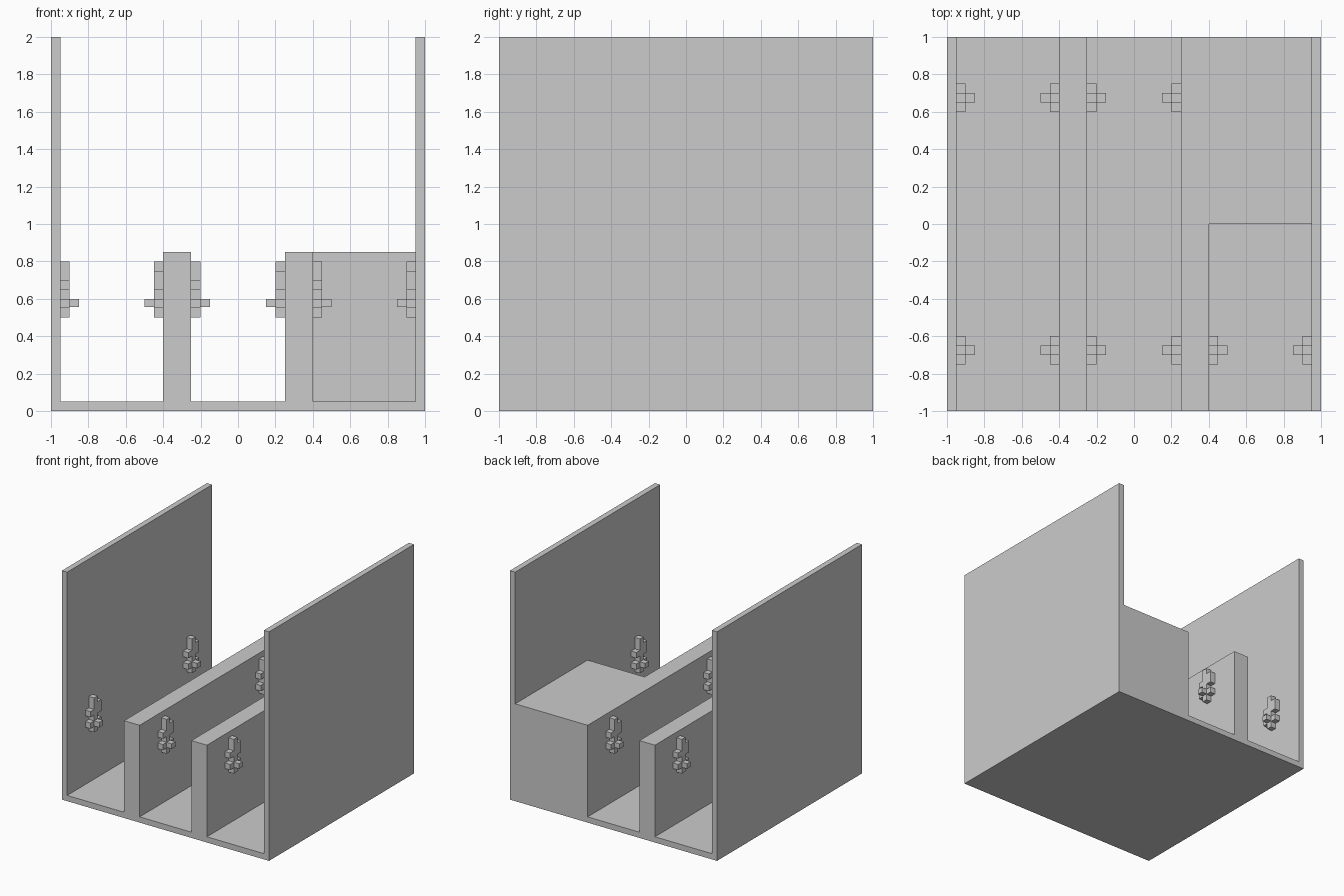
import bpy, bmesh, math
from mathutils import Matrix, Vector

cube = bpy.data.objects.get("Cube")
if cube:
    bpy.data.objects.remove(cube, do_unlink=True)

grey = bpy.data.materials.new("plain_grey")
grey.use_nodes = True
COLOUR = (0.6, 0.6, 0.6, 1)
grey.diffuse_color = COLOUR
grey.node_tree.nodes["Principled BSDF"].inputs["Base Color"].default_value = COLOUR


def finish(bm, name):
    """Turn a bmesh into a mesh with the grey material."""
    bmesh.ops.recalc_face_normals(bm, faces=bm.faces)
    mesh = bpy.data.meshes.new(name)
    bm.to_mesh(mesh)
    bm.free()
    mesh.materials.append(grey)
    return mesh


def add(name, mesh, location=(0, 0, 0), turn=0):
    obj = bpy.data.objects.new(name, mesh)
    obj.location = location
    obj.rotation_euler.z = turn
    bpy.context.collection.objects.link(obj)
    return obj


def box(bm, low, high):
    """Add a box between two corners."""
    low, high = Vector(low), Vector(high)
    matrix = Matrix.Translation((low + high) / 2) @ Matrix.Diagonal((*(high - low), 1))
    bmesh.ops.create_cube(bm, size=1, matrix=matrix)


FLOOR, DIVIDER, WALL = 0.05, 0.85, 2.0

# Floor, outer walls and two dividers: one mirrored cross-section, extruded in depth
half = [(0.25, FLOOR), (0.25, DIVIDER), (0.4, DIVIDER), (0.4, FLOOR),
        (0.95, FLOOR), (0.95, WALL), (1, WALL), (1, 0)]
profile = half + [(-x, z) for x, z in reversed(half)]
bm = bmesh.new()
face = bm.faces.new([bm.verts.new((x, -1, z)) for x, z in profile])
extruded = bmesh.ops.extrude_face_region(bm, geom=[face])["geom"]
bmesh.ops.translate(bm, vec=(0, 2, 0),
                    verts=[v for v in extruded if isinstance(v, bmesh.types.BMVert)])
add("walls_and_floor", finish(bm, "walls_and_floor"))

# Solid block filling the back half of the left bay
bm = bmesh.new()
box(bm, (0.4, 0, FLOOR), (0.95, 1, DIVIDER))
add("back_block", finish(bm, "back_block"))

# Wall fitting, facing +x: a post with stepped side pieces and a cross at the foot
bm = bmesh.new()
box(bm, (0, -0.025, 0.5), (0.05, 0.025, 0.8))
box(bm, (0, -0.075, 0.65), (0.05, -0.025, 0.7))
box(bm, (0, 0.025, 0.65), (0.05, 0.075, 0.75))
for side in (-1, 1):
    box(bm, (0, side * 0.05 - 0.025, 0.55), (0.05, side * 0.05 + 0.025, 0.6))
box(bm, (0.05, -0.025, 0.555), (0.1, 0.025, 0.6))
fitting = finish(bm, "wall_fitting")

# Fittings face each other across every bay
bays = {"right": (-0.95, -0.4), "middle": (-0.25, 0.25), "left": (0.4, 0.95)}
for bay, (x_low, x_high) in bays.items():
    for end, y in (("front", -0.675), ("back", 0.675)):
        if bay == "left" and end == "back":
            continue
        add(f"{bay}_bay_{end}_fitting_a", fitting, (x_low, y, 0))
        add(f"{bay}_bay_{end}_fitting_b", fitting, (x_high, y, 0), math.pi)
